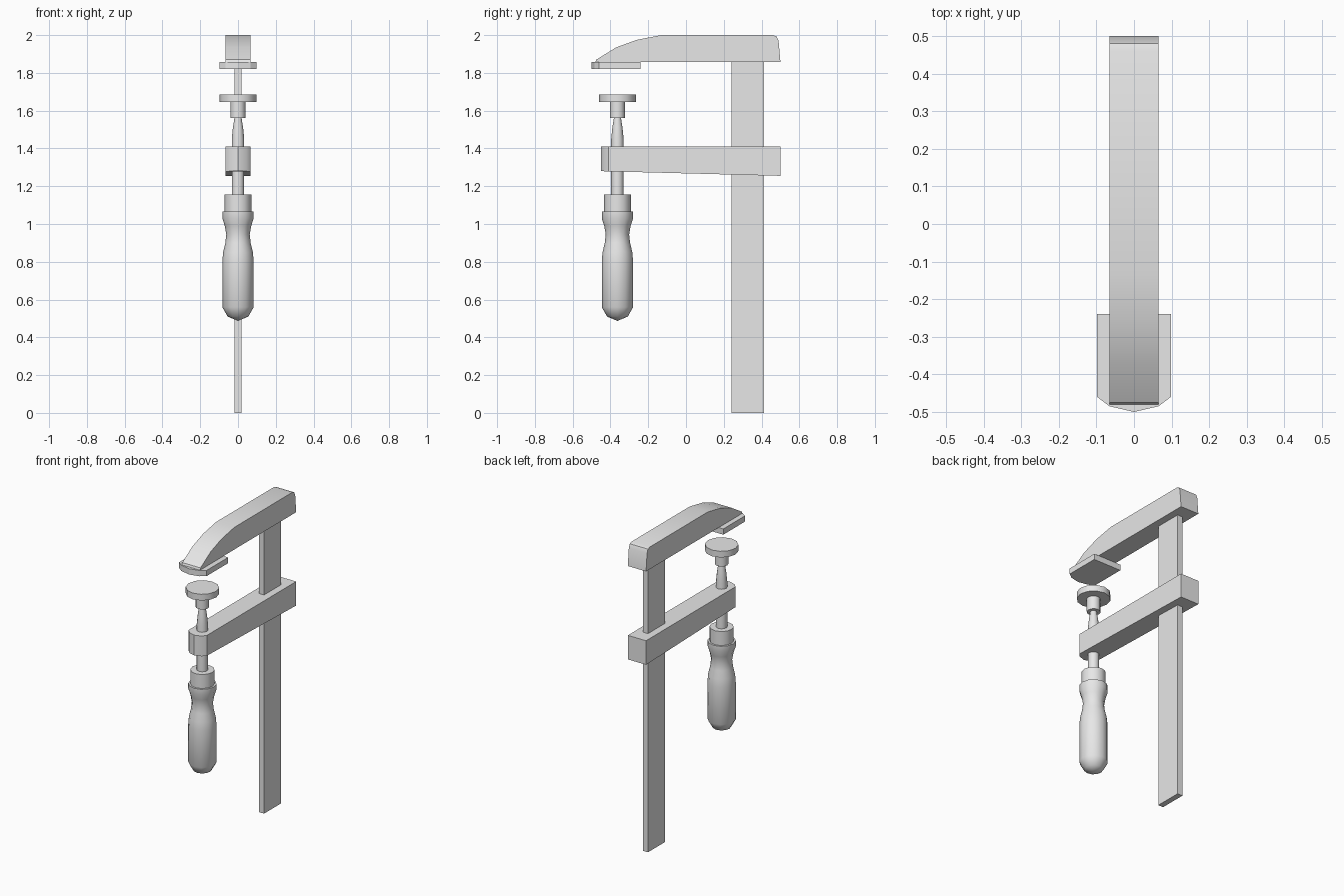
import bpy
import bmesh
import math
from mathutils import Vector

cube = bpy.data.objects.get("Cube")
if cube:
    bpy.data.objects.remove(cube, do_unlink=True)

steel = bpy.data.materials.new("light grey")
steel.use_nodes = True
GREY = (0.8, 0.8, 0.8, 1)
steel.diffuse_color = GREY
steel.node_tree.nodes["Principled BSDF"].inputs["Base Color"].default_value = GREY

SCREW_Y = -0.363
HALF = 0.065


def finish(name, bm, smooth_angle=None):
    bmesh.ops.recalc_face_normals(bm, faces=bm.faces)
    mesh = bpy.data.meshes.new(name)
    bm.to_mesh(mesh)
    bm.free()
    mesh.materials.append(steel)
    obj = bpy.data.objects.new(name, mesh)
    bpy.context.collection.objects.link(obj)
    if smooth_angle:
        bpy.ops.object.select_all(action="DESELECT")
        obj.select_set(True)
        bpy.context.view_layer.objects.active = obj
        bpy.ops.object.shade_smooth_by_angle(angle=math.radians(smooth_angle))
    return obj


def extrude(name, points, offset, smooth_angle=None):
    """Close a flat outline and push it along offset."""
    bm = bmesh.new()
    face = bm.faces.new([bm.verts.new(p) for p in points])
    result = bmesh.ops.extrude_face_region(bm, geom=[face])
    verts = [v for v in result["geom"] if isinstance(v, bmesh.types.BMVert)]
    bmesh.ops.translate(bm, verts=verts, vec=Vector(offset))
    return finish(name, bm, smooth_angle)


def lathe(name, profile, smooth_angle=35, sides=12):
    """Spin (radius, height) pairs around the screw axis."""
    bm = bmesh.new()
    verts = [bm.verts.new((r, SCREW_Y, z)) for r, z in profile]
    edges = [bm.edges.new(pair) for pair in zip(verts, verts[1:])]
    bmesh.ops.spin(bm, geom=verts + edges, cent=(0, SCREW_Y, 0), axis=(0, 0, 1),
                   angle=math.tau, steps=sides, use_duplicate=False)
    bmesh.ops.remove_doubles(bm, verts=bm.verts, dist=0.0005)
    return finish(name, bm, smooth_angle)


def disc(name, radius, low, high):
    return lathe(name, [(0, low), (radius, low), (radius, high), (0, high)])


# Flat rail
extrude("rail", [(-0.018, 0.24, 0), (0.018, 0.24, 0), (0.018, 0.413, 0),
                 (-0.018, 0.413, 0)], (0, 0, 1.88))

# Fixed upper jaw with a curved nose and a rounded heel
jaw = [(-0.48, 1.857), (-0.475, 1.87), (-0.37, 1.935), (-0.26, 1.975),
       (-0.13, 2), (0.46, 2), (0.48, 1.993), (0.49, 1.97), (0.5, 1.857)]
extrude("upper_jaw", [(-HALF, y, z) for y, z in jaw], (2 * HALF, 0, 0), 35)

# Pad beneath the upper jaw
pad = [(-0.098, -0.24), (-0.098, -0.46), (-HALF, -0.485), (0, -0.5),
       (HALF, -0.485), (0.098, -0.46), (0.098, -0.24)]
extrude("upper_pad", [(x, y, 1.82) for x, y in pad], (0, 0, 0.037))

# Sliding arm with a rounded nose and a sloping underside
nose = [(-HALF, -0.41), (-0.045, -0.435), (0, -0.45), (0.045, -0.435), (HALF, -0.41)]
plan = [(-HALF, 0.5)] + nose + [(HALF, 0.5)]
arm = extrude("sliding_arm", [(x, y, 1.41) for x, y in plan], (0, 0, -0.14), 35)
for v in arm.data.vertices:
    if v.co.z < 1.4:
        v.co.z = 1.268 - 0.026 * v.co.y

# Screw with a tapered tip, and its swivel foot
lathe("screw", [(0, 1.1), (0.033, 1.1), (0.033, 1.45), (0.027, 1.51),
                (0.019, 1.56), (0, 1.56)])
disc("swivel_neck", 0.04, 1.56, 1.65)
disc("swivel_foot", 0.098, 1.645, 1.685)

# Ferrule and turned handle
disc("ferrule", 0.071, 1.06, 1.155)
lathe("handle", [(0, 1.065), (0.083, 1.065), (0.083, 1.03), (0.07, 0.99),
                 (0.062, 0.945), (0.067, 0.9), (0.079, 0.85), (0.083, 0.8),
                 (0.083, 0.56), (0.055, 0.51), (0, 0.487)], 50)
